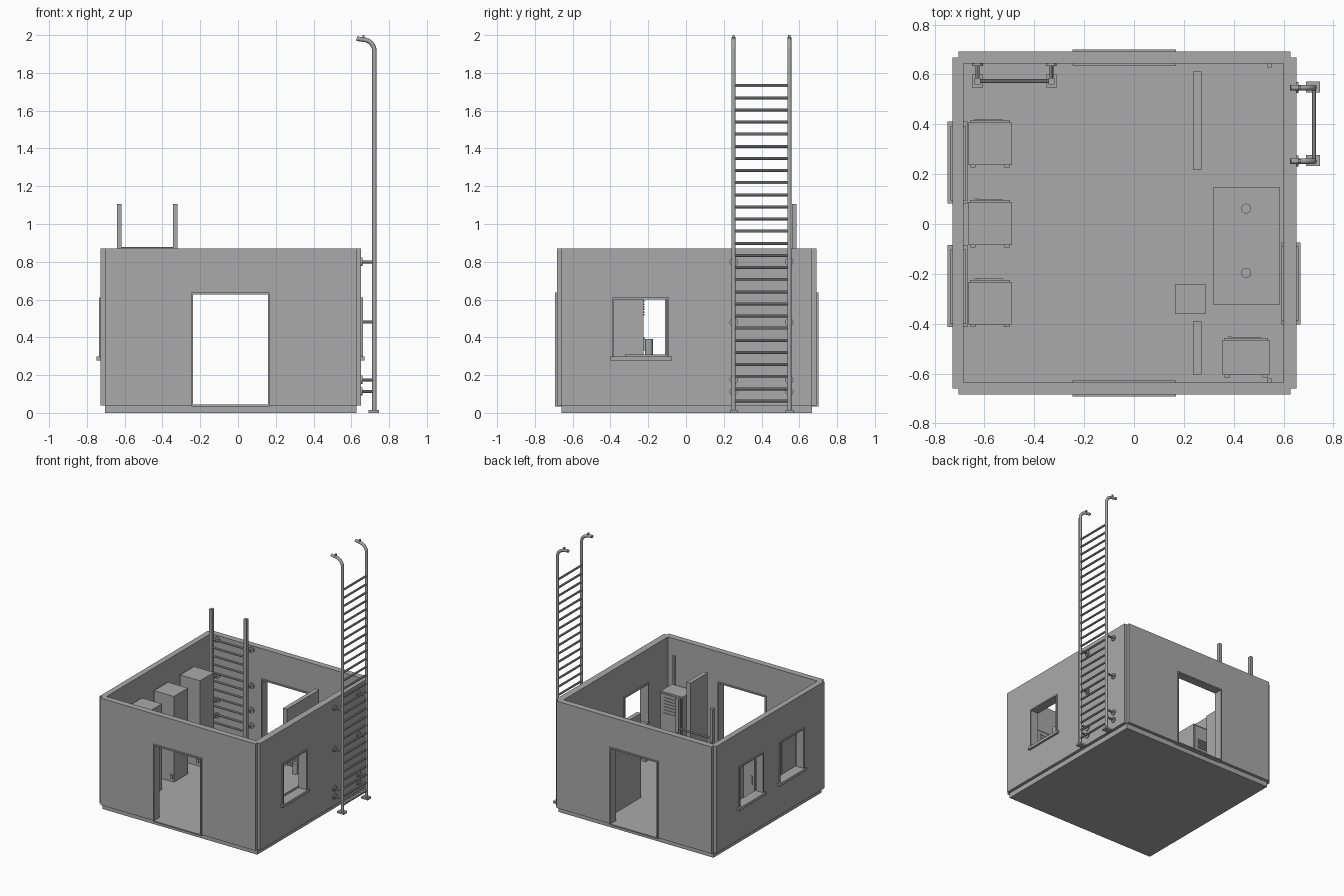
import bpy, bmesh
from math import pi, sin, cos
from mathutils import Vector

cube = bpy.data.objects.get("Cube")
if cube:
    bpy.data.objects.remove(cube, do_unlink=True)

grey = bpy.data.materials.new("plain_grey")
grey.use_nodes = True
grey.diffuse_color = (0.4, 0.4, 0.4, 1)
grey.node_tree.nodes["Principled BSDF"].inputs["Base Color"].default_value = (0.4, 0.4, 0.4, 1)


def finish(name, bm):
    bmesh.ops.recalc_face_normals(bm, faces=bm.faces)
    mesh = bpy.data.meshes.new(name)
    bm.to_mesh(mesh)
    bm.free()
    mesh.materials.append(grey)
    obj = bpy.data.objects.new(name, mesh)
    bpy.context.collection.objects.link(obj)
    return obj


def add_box(bm, x, y, z):
    """Add a box given its (min, max) on each axis."""
    for v in bmesh.ops.create_cube(bm, size=1)["verts"]:
        v.co = [lo + (c + 0.5) * (hi - lo) for c, (lo, hi) in zip(v.co, (x, y, z))]


def boxes(name, *items):
    bm = bmesh.new()
    for x, y, z in items:
        add_box(bm, x, y, z)
    return finish(name, bm)


def add_rod(bm, a, b, r, sides=8):
    a, b = Vector(a), Vector(b)
    d = b - a
    verts = bmesh.ops.create_cone(bm, cap_ends=True, segments=sides, radius1=r,
                                  radius2=r, depth=d.length)["verts"]
    turn = d.to_track_quat('Z', 'Y')
    for v in verts:
        v.co = turn @ v.co + (a + b) / 2


def span(c, half):
    return (c - half, c + half)


FLOOR, TOP = 0.044, 0.87
X0, X1, Y0, Y1 = -0.728, 0.652, -0.684, 0.692   # outer walls
IX0, IX1, IY0, IY1 = -0.684, 0.60, -0.636, 0.644  # inner walls
NOTCH = 0.024
DOOR_X, DOOR_Z = (-0.238, 0.159), (0.04, 0.628)
WIN_Z = (0.298, 0.603)

# base slab and floor
boxes("base_slab", ((X0 + NOTCH, X1 - NOTCH), (Y0 + NOTCH, Y1 - NOTCH), (0, 0.04)))
boxes("floor", ((IX0, IX1), (IY0, IY1), (0.03, FLOOR)))

# walls: notched outline, hollowed, with door and window openings
outline = []
n = NOTCH
for cx, cy, sx, sy in ((X0, Y0, 1, 1), (X1, Y0, -1, 1), (X1, Y1, -1, -1), (X0, Y1, 1, -1)):
    corner = [(cx, cy + n * sy), (cx + n * sx, cy + n * sy), (cx + n * sx, cy)]
    outline += corner if sx * sy > 0 else corner[::-1]
bm = bmesh.new()
face = bm.faces.new([bm.verts.new((x, y, 0.04)) for x, y in outline])
up = bmesh.ops.extrude_face_region(bm, geom=[face])["geom"]
bmesh.ops.translate(bm, vec=(0, 0, TOP - 0.04),
                    verts=[g for g in up if isinstance(g, bmesh.types.BMVert)])
walls = finish("walls", bm)

left_windows = [(0.104, 0.385), (-0.392, -0.111)]
right_window = (-0.381, -0.10)
cuts = [boxes("room_cutter", ((IX0, IX1), (IY0, IY1), (-0.1, 1))),
        boxes("door_cutter", (DOOR_X, (-1, 1), (-0.1, DOOR_Z[1]))),
        boxes("right_window_cutter", ((0.5, 0.8), right_window, WIN_Z))]
cuts += [boxes("left_window_cutter", ((-0.9, -0.6), w, WIN_Z)) for w in left_windows]
for c in cuts:
    mod = walls.modifiers.new("opening", 'BOOLEAN')
    mod.object, mod.operation, mod.solver = c, 'DIFFERENCE', 'EXACT'
    c.hide_render = True
    c.hide_set(True)

# door frames
T = 0.009
for name, depth in (("front_door_frame", (Y0 - T, IY0 + T)), ("back_door_frame", (IY1 - T, Y1 + T))):
    a, b = DOOR_X
    wide = (a - T, b + T)
    boxes(name, (wide, depth, span(DOOR_Z[1] + 0.004, 0.005)), (wide, depth, (0.035, FLOOR)),
          ((a - T, a), depth, DOOR_Z), ((b, b + T), depth, DOOR_Z))


# window frames with projecting sills
def window(name, y, depth, sill):
    a, b = y
    boxes(name, (depth, (a - T, b + T), span(WIN_Z[1] + 0.002, 0.005)),
          (depth, (a - T, a), WIN_Z), (depth, (b, b + T), WIN_Z),
          (sill, (a - 0.022, b + 0.026), (0.277, WIN_Z[0])))


window("right_window_frame", right_window, (IX1 - T, X1 + T), (IX1 - T, X1 + 0.017))
for w in left_windows:
    window("left_window_frame", w, (X0 - T, IX0 + T), (X0 - 0.02, IX0 + 0.016))

# partitions and corner posts
boxes("rear_partition", ((0.236, 0.27), (0.216, 0.612), (FLOOR, 0.70)))
boxes("front_partition", ((0.236, 0.27), (-0.604, -0.392), (FLOOR, 0.70)))
for y in (0.636, -0.628):
    boxes("corner_post", (span(0.544, 0.008), span(y, 0.008), (FLOOR, 0.74)))


# lockers with a door plate, louvres, handle and rear feet
def locker(name, x, y, top, vents):
    (a, b), (c, d) = x, y
    parts = [(x, (c, d - 0.008), (FLOOR, top)),
             ((a + 0.006, b - 0.006), (d - 0.008, d), (FLOOR + 0.015, top - 0.012)),
             (span(a + 0.03, 0.006), (d, d + 0.006), (0.33, 0.40) if top > 0.6 else (0.25, 0.30))]
    for fx in (a + 0.018, b - 0.018):
        parts.append((span(fx, 0.011), (c - 0.01, c + 0.01), (0.07, 0.10)))
    lo, hi = vents
    for i in range(6):
        parts.append(((a + 0.035, b - 0.035), (d, d + 0.005), span(lo + (hi - lo) * i / 5, 0.004)))
    boxes(name, *parts)


for y in (0.236, -0.084, -0.404):
    locker("tall_locker", (-0.664, -0.492), (y, y + 0.18), 0.71, (0.52, 0.59))
locker("low_cabinet", (0.356, 0.544), (-0.606, -0.458), 0.53, (0.37, 0.49))

# table with cups, and a stool
tx, ty = (0.316, 0.585), (-0.324, 0.146)
boxes("table", (tx, ty, (0.285, 0.308)),
      *[(span(x, 0.015), span(y, 0.015), (FLOOR, 0.285))
        for x in (tx[0] + 0.02, tx[1] - 0.02) for y in (ty[0] + 0.02, ty[1] - 0.02)])
for y in (0.062, -0.196):
    bm = bmesh.new()
    add_rod(bm, (0.45, y, 0.308), (0.45, y, 0.39), 0.02, 16)
    finish("cup", bm)
boxes("stool", ((0.164, 0.286), (-0.362, -0.242), (FLOOR, 0.20)))

# outside ladder: hooked rails, rungs, feet and wall brackets
LX, RAILS = 0.722, (0.252, 0.547)
for y in RAILS:
    curve = bpy.data.curves.new("outside_ladder_rail", 'CURVE')
    curve.dimensions = '3D'
    curve.bevel_depth, curve.bevel_resolution, curve.use_fill_caps = 0.012, 1, True
    pts = [(LX, y, 0.0)]
    pts += [(LX - 0.06 + 0.06 * cos(t * pi / 12), y, 1.916 + 0.06 * sin(t * pi / 12)) for t in range(7)]
    pts.append((0.628, y, 1.982))
    spline = curve.splines.new('POLY')
    spline.points.add(len(pts) - 1)
    for p, co in zip(spline.points, pts):
        p.co = (*co, 1)
    curve.materials.append(grey)
    rail = bpy.data.objects.new("outside_ladder_rail", curve)
    bpy.context.collection.objects.link(rail)
    bpy.ops.object.select_all(action='DESELECT')
    rail.select_set(True)
    bpy.context.view_layer.objects.active = rail
    bpy.ops.object.convert(target='MESH')
    boxes("outside_ladder_foot", (span(LX - 0.004, 0.028), span(y + 0.002, 0.022), (0, 0.014)),
          (span(0.664, 0.006), span(y, 0.006), (1.975, 2.0)))
    bm = bmesh.new()
    for z in (0.80, 0.48, 0.175, 0.113):
        add_rod(bm, (0.65, y, z), (LX, y, z), 0.008)
        add_rod(bm, (0.65, y, z), (0.66, y, z), 0.022, 12)
    finish("outside_ladder_brackets", bm)
bm = bmesh.new()
for i in range(27):
    z = 0.063 + 0.0642 * i
    add_rod(bm, (LX, RAILS[0], z), (LX, RAILS[1], z), 0.008)
finish("outside_ladder_rungs", bm)

# inside ladder against the back wall
IY, SIDES = 0.573, (-0.628, -0.332)
for x in SIDES:
    boxes("inside_ladder_rail", (span(x, 0.012), span(IY, 0.013), (FLOOR, 1.105)),
          (span(x, 0.022), span(IY, 0.026), (FLOOR, 0.058)))
    bm = bmesh.new()
    for z in (0.84, 0.56, 0.37, 0.25):
        add_rod(bm, (x, IY, z), (x, IY1, z), 0.008)
        add_rod(bm, (x, IY1 - 0.01, z), (x, IY1, z), 0.022, 12)
    finish("inside_ladder_brackets", bm)
bm = bmesh.new()
for i in range(13):
    z = 0.10 + 0.0642 * i
    add_rod(bm, (SIDES[0], IY, z), (SIDES[1], IY, z), 0.008)
finish("inside_ladder_rungs", bm)
